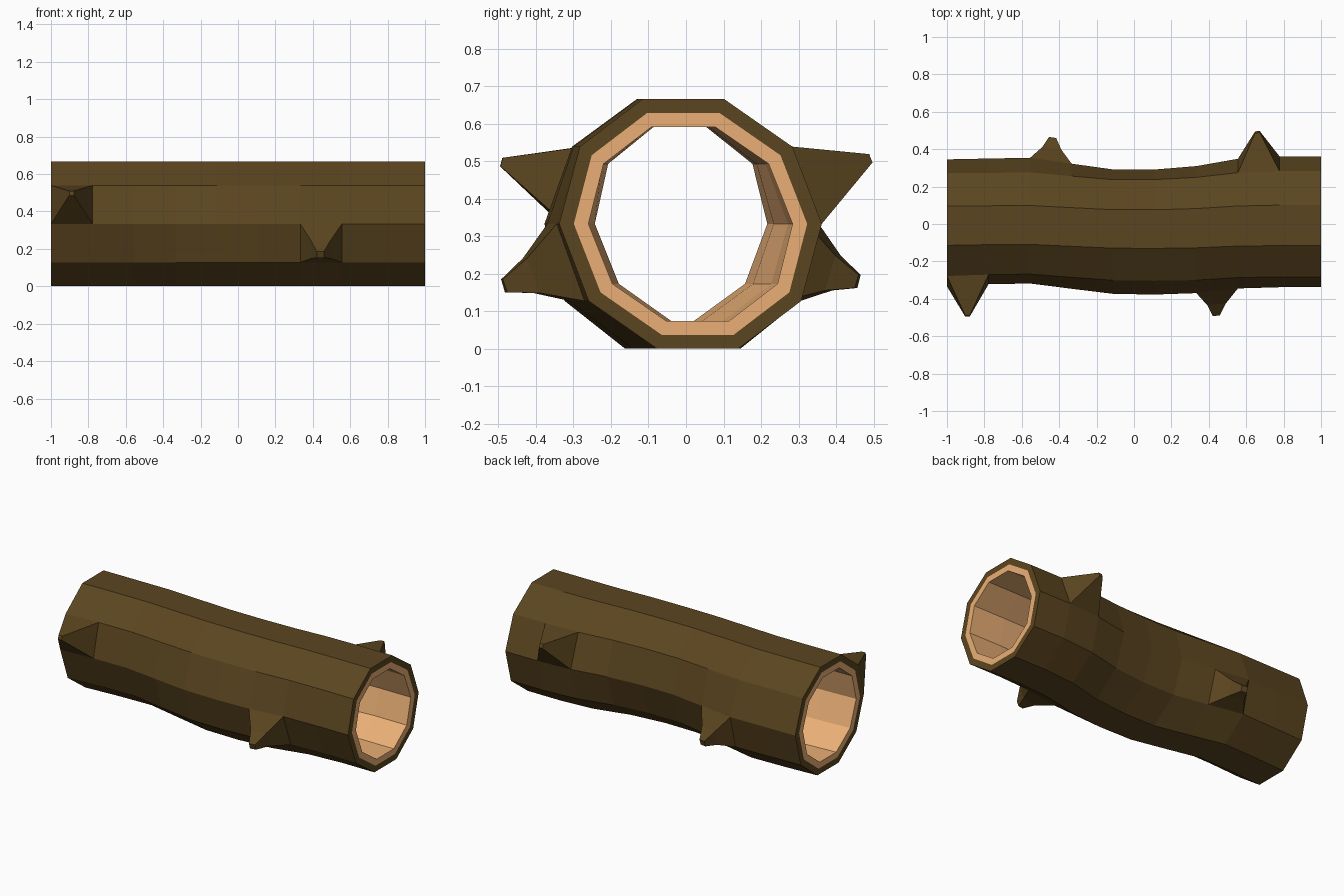
import bpy, bmesh
from math import cos, sin, pi
from mathutils import Vector

if "Cube" in bpy.data.objects:
    bpy.data.objects.remove(bpy.data.objects["Cube"])

SIDES, SEGS, ZC, R = 10, 9, 0.3335, 0.35
# sideways bend of the centre line and width factor at each ring
BEND = [0.006, 0.014, 0.018, -0.012, -0.041, -0.043, -0.030, 0.002, 0.012, 0.012]
WIDTH = [0.97, 0.96, 0.96, 0.955, 0.95, 0.955, 0.97, 0.99, 1.0, 1.0]


def material(name, rgb):
    m = bpy.data.materials.new(name)
    m.diffuse_color = (*rgb, 1)
    m.use_nodes = True
    m.node_tree.nodes["Principled BSDF"].inputs["Base Color"].default_value = m.diffuse_color
    return m


def make_ring(bm, i, r):
    x = -1 + 2 * i / SEGS
    lean = -0.67 * (BEND[i] + 0.018)
    ring = []
    for k in range(SIDES):
        a = 2 * pi * k / SIDES
        y = BEND[i] + lean * sin(a) + r * WIDTH[i] * cos(a)
        ring.append(bm.verts.new((x, y, ZC + r * sin(a))))
    return ring


def bridge(bm, a, b, mat):
    n = len(a)
    faces = []
    for k in range(n):
        f = bm.faces.new((a[k], a[(k + 1) % n], b[(k + 1) % n], b[k]))
        f.material_index = mat
        faces.append(f)
    return faces


bm = bmesh.new()
# bark shell and hollow inside
outer = [make_ring(bm, i, R) for i in range(SEGS + 1)]
inner = [make_ring(bm, i, 0.272) for i in range(SEGS + 1)]
bark = [bridge(bm, outer[i], outer[i + 1], 0) for i in range(SEGS)]
for i in range(SEGS):
    bridge(bm, inner[i + 1], inner[i], 1)
# end rims: bark edge, then pale wood
for i in (0, SEGS):
    rim = make_ring(bm, i, 0.311)
    bridge(bm, outer[i], rim, 0)
    bridge(bm, rim, inner[i], 1)


def branch_stub(seg, side, tip, steps):
    """Pull one bark face out to a blunt tip; steps are (distance, scale)."""
    face = bark[seg][side]
    base = [v.co.copy() for v in face.verts]
    centre = sum(base, Vector()) / 4
    loop = list(face.verts)
    bm.faces.remove(face)
    for t, s in steps:
        pos = centre.lerp(Vector(tip), t)
        new = [bm.verts.new(pos + (b - centre) * s) for b in base]
        bridge(bm, loop, new, 0)
        loop = new
    bm.faces.new(loop)


# broken branch stubs
SHARP = [(1, 0.11)]
FLARED = [(0.56, 0.45), (1, 0.17)]
branch_stub(0, 4, (-0.89, -0.492, 0.498), SHARP)
branch_stub(6, 5, (0.44, -0.485, 0.168), FLARED)
branch_stub(7, 0, (0.66, 0.492, 0.508), SHARP)
branch_stub(2, 9, (-0.435, 0.458, 0.18), FLARED)

bmesh.ops.recalc_face_normals(bm, faces=bm.faces)
mesh = bpy.data.meshes.new("hollow_log")
bm.to_mesh(mesh)
bm.free()
mesh.materials.append(material("bark", (0.105, 0.06, 0.014)))
mesh.materials.append(material("pale_wood", (0.82, 0.43, 0.18)))
log = bpy.data.objects.new("hollow_log", mesh)
bpy.context.collection.objects.link(log)
